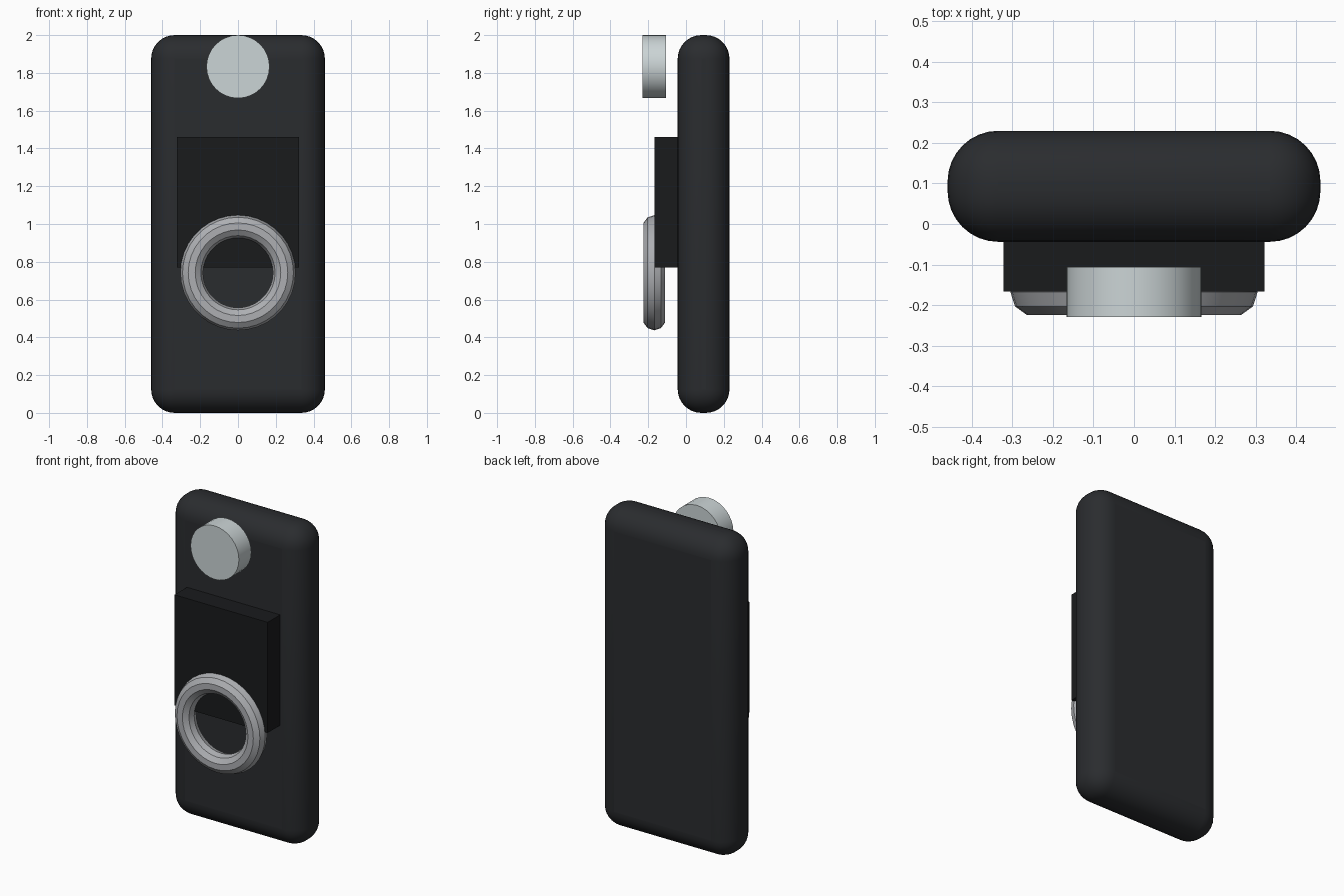
import bpy
from math import radians

if "Cube" in bpy.data.objects:
    bpy.data.objects.remove(bpy.data.objects["Cube"])


def finish(name, color, smooth=True):
    ob = bpy.context.object
    ob.name = name
    mat = bpy.data.materials.new(name + "_material")
    mat.diffuse_color = (*color, 1)
    mat.use_nodes = True
    mat.node_tree.nodes["Principled BSDF"].inputs["Base Color"].default_value = mat.diffuse_color
    ob.data.materials.append(mat)
    bpy.ops.object.transform_apply(location=False, rotation=True, scale=True)
    if smooth:
        bpy.ops.object.shade_smooth_by_angle(angle=radians(35))
    return ob


def box(name, x, y0, y1, z0, z1, color, smooth=False):
    bpy.ops.mesh.primitive_cube_add(size=1, location=(0, (y0 + y1) / 2, (z0 + z1) / 2))
    bpy.context.object.scale = (2 * x, y1 - y0, z1 - z0)
    return finish(name, color, smooth)


# Rounded body slab
body = box("body", 0.46, -0.044, 0.23, 0, 2, (0.023, 0.025, 0.028), True)
bevel = body.modifiers.new("rounding", 'BEVEL')
bevel.width = 0.125
bevel.segments = 8

# Flat display panel
box("screen", 0.322, -0.167, -0.03, 0.77, 1.46, (0.01, 0.011, 0.012))

# Control ring
bpy.ops.mesh.primitive_torus_add(major_radius=0.245, minor_radius=0.06,
                                 major_segments=36, minor_segments=10,
                                 location=(0, -0.168, 0.742),
                                 rotation=(radians(90), 0, 0))
finish("control_ring", (0.42, 0.43, 0.45))

# Round button floating at the top
bpy.ops.mesh.primitive_cylinder_add(vertices=32, radius=0.167, depth=0.123,
                                    location=(0, -0.168, 1.833),
                                    rotation=(radians(90), 0, 0))
finish("top_button", (0.6, 0.66, 0.67))
